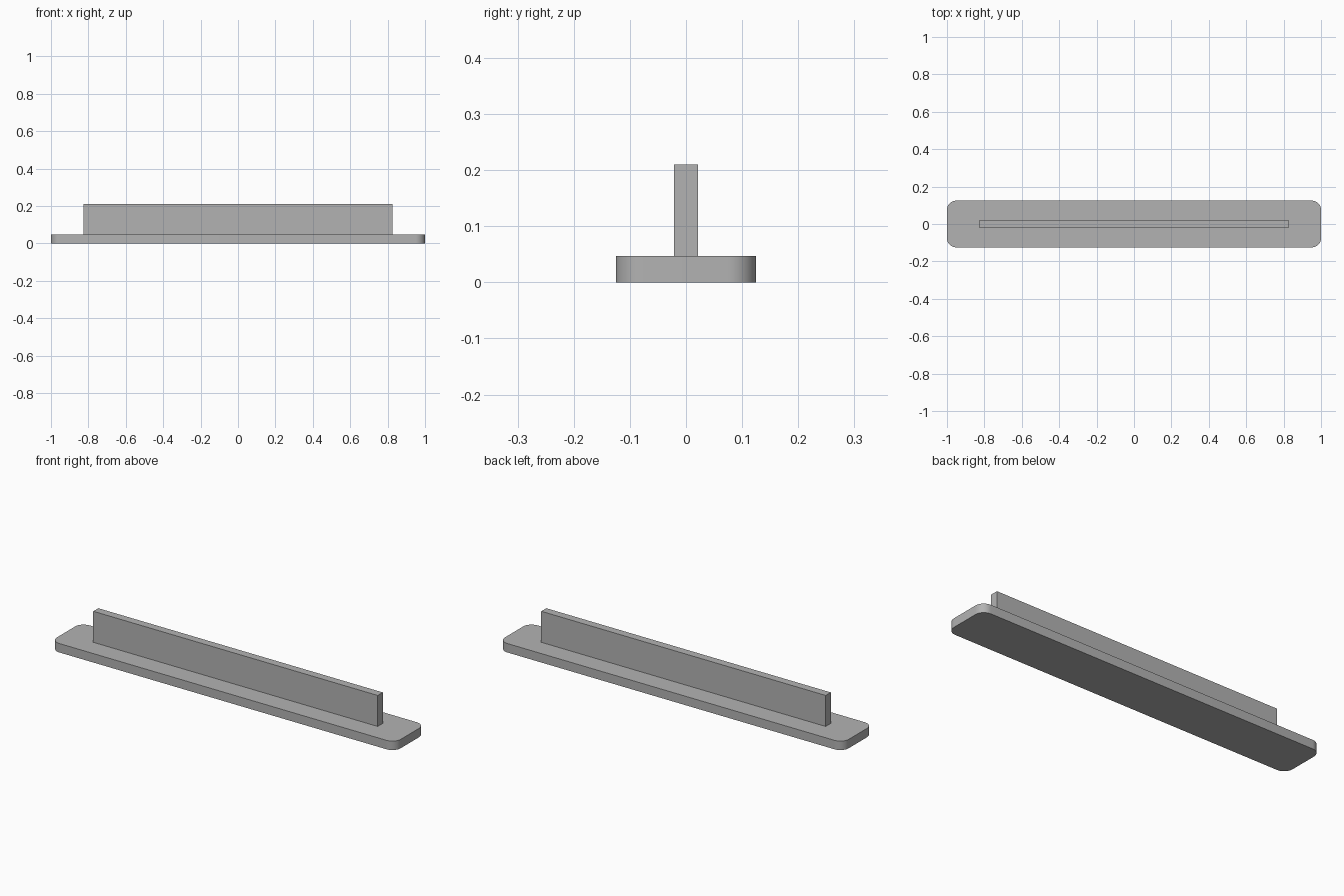
import bpy
import bmesh
from mathutils import Matrix

cube = bpy.data.objects.get("Cube")
if cube:
    bpy.data.objects.remove(cube, do_unlink=True)

# Single grey finish
grey = bpy.data.materials.new("plain_grey")
grey.use_nodes = True
colour = (0.45, 0.45, 0.45, 1)
grey.diffuse_color = colour
grey.node_tree.nodes["Principled BSDF"].inputs["Base Color"].default_value = colour


def slab(name, size, bottom, corner_radius=0):
    """Box standing on a height, with optional rounded upright edges."""
    bm = bmesh.new()
    place = Matrix.Translation((0, 0, bottom + size[2] / 2)) @ Matrix.Diagonal((*size, 1))
    bmesh.ops.create_cube(bm, size=1, matrix=place)
    if corner_radius:
        uprights = [e for e in bm.edges
                    if (e.verts[0].co - e.verts[1].co).xy.length < 1e-5]
        bmesh.ops.bevel(bm, geom=uprights, offset=corner_radius, segments=12,
                        profile=0.5, affect='EDGES')
    mesh = bpy.data.meshes.new(name)
    bm.to_mesh(mesh)
    bm.free()
    mesh.materials.append(grey)
    obj = bpy.data.objects.new(name, mesh)
    bpy.context.collection.objects.link(obj)
    return obj


# Rounded base plate and the thin upright rib along its centre line
base_height = 0.047
base = slab("base_plate", (2, 0.25, base_height), 0, corner_radius=0.05)
rib = slab("upright_rib", (1.654, 0.042, 0.21 - base_height), base_height)

# Smooth the rounded corners while keeping the flat edges crisp
bpy.ops.object.select_all(action='DESELECT')
base.select_set(True)
bpy.context.view_layer.objects.active = base
bpy.ops.object.shade_smooth_by_angle()
